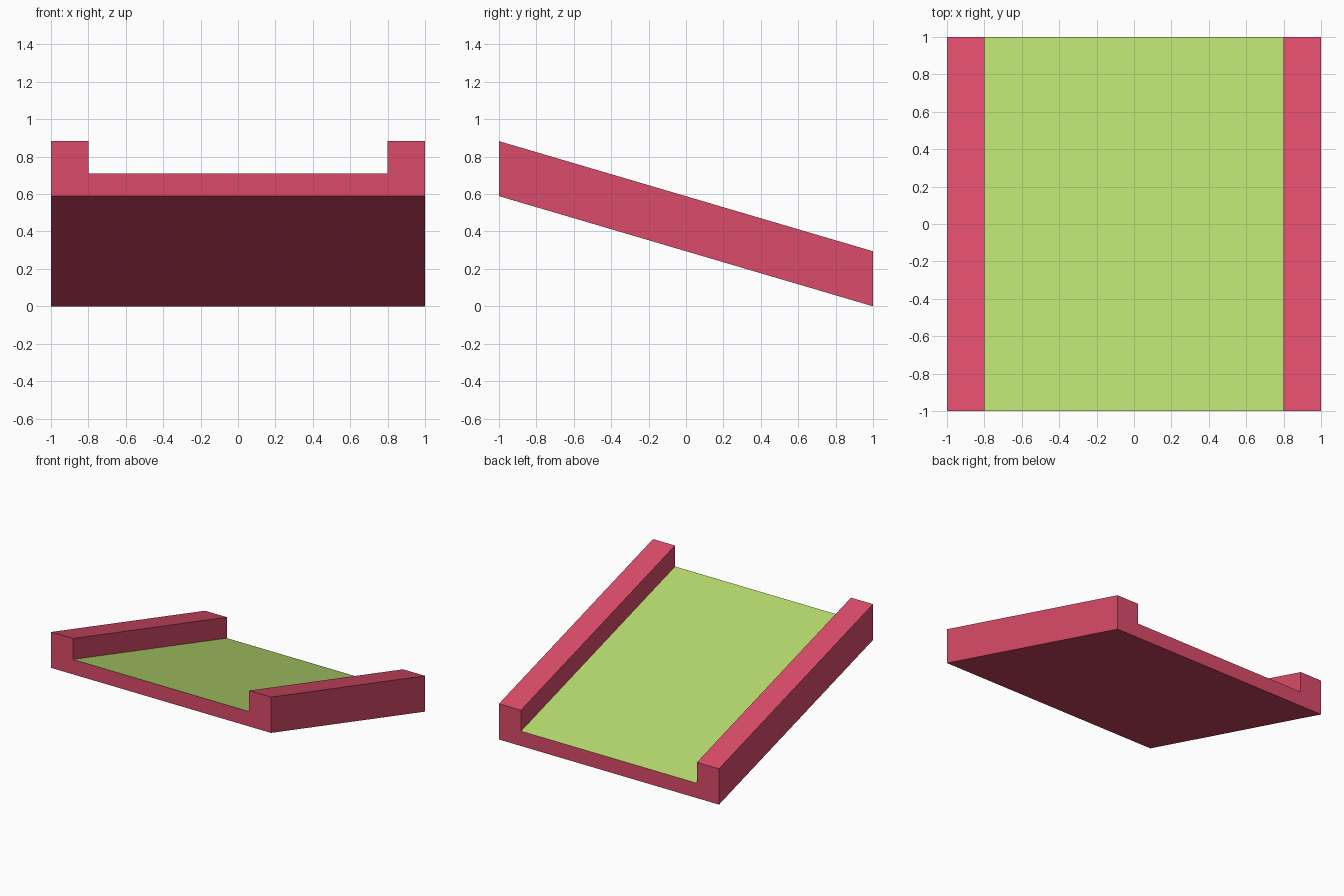
import bpy
import bmesh

if "Cube" in bpy.data.objects:
    bpy.data.objects.remove(bpy.data.objects["Cube"])


def srgb(*rgb):
    return [(c / 12.92 if c <= 0.04045 else ((c + 0.055) / 1.055) ** 2.4) for c in rgb] + [1.0]


def material(name, *rgb):
    mat = bpy.data.materials.new(name)
    mat.diffuse_color = srgb(*rgb)
    mat.use_nodes = True
    mat.node_tree.nodes["Principled BSDF"].inputs["Base Color"].default_value = mat.diffuse_color
    return mat


red = material("raspberry_red", 0.86, 0.295, 0.415)
green = material("lime_green", 0.715, 0.855, 0.435)

# Channel cross-section (x, height above the sloping underside)
RISE, CURB, FLOOR, INNER = 0.589, 0.294, 0.122, 0.8
profile = [(-1, 0), (1, 0), (1, CURB), (INNER, CURB),
           (INNER, FLOOR), (-INNER, FLOOR), (-INNER, CURB), (-1, CURB)]

# Sloped ramp: the profile swept from the high front to the low back, ends vertical
bm = bmesh.new()
front = [bm.verts.new((x, -1, z + RISE)) for x, z in profile]
back = [bm.verts.new((x, 1, z)) for x, z in profile]
n = len(profile)
for i in range(n):
    j = (i + 1) % n
    face = bm.faces.new((front[i], back[i], back[j], front[j]))
    # Running surface between the curbs is green
    if profile[i][1] == FLOOR and profile[j][1] == FLOOR:
        face.material_index = 1

# End caps, split into floor slab and two curbs
for ring in (front, back):
    bm.faces.new(ring)
bmesh.ops.recalc_face_normals(bm, faces=bm.faces[:])

mesh = bpy.data.meshes.new("sloped_ramp")
bm.to_mesh(mesh)
bm.free()
mesh.materials.append(red)
mesh.materials.append(green)
ramp = bpy.data.objects.new("sloped_ramp", mesh)
bpy.context.collection.objects.link(ramp)
